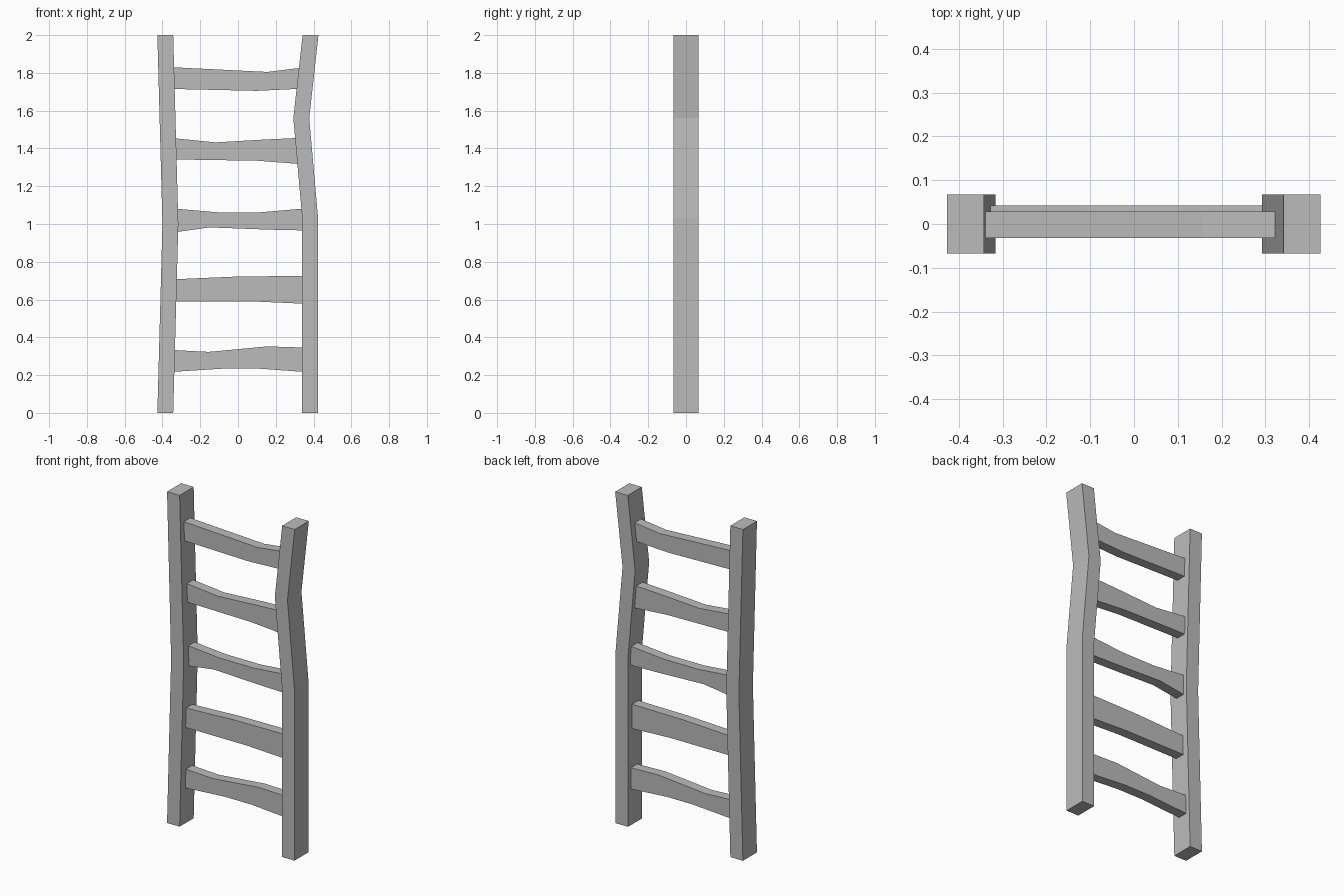
import bpy
import bmesh

cube = bpy.data.objects.get("Cube")
if cube:
    bpy.data.objects.remove(cube, do_unlink=True)

grey = bpy.data.materials.new("plain_grey")
grey.use_nodes = True
colour = (0.5, 0.5, 0.5, 1)
grey.diffuse_color = colour
grey.node_tree.nodes["Principled BSDF"].inputs["Base Color"].default_value = colour


def plank(name, outline, y_front, y_back):
    """Extrude a closed x-z outline from y_front to y_back."""
    mesh = bpy.data.meshes.new(name)
    bm = bmesh.new()
    face = bm.faces.new([bm.verts.new((x, y_front, z)) for x, z in outline])
    new = bmesh.ops.extrude_face_region(bm, geom=[face])["geom"]
    moved = [g for g in new if isinstance(g, bmesh.types.BMVert)]
    bmesh.ops.translate(bm, verts=moved, vec=(0, y_back - y_front, 0))
    bmesh.ops.recalc_face_normals(bm, faces=bm.faces)
    bm.to_mesh(mesh)
    bm.free()
    mesh.materials.append(grey)
    obj = bpy.data.objects.new(name, mesh)
    bpy.context.collection.objects.link(obj)
    return obj


def rail(name, centres, half_width=0.042, half_depth=0.067):
    """Upright post following a bent centre line."""
    left = [(x - half_width, z) for x, z in centres]
    right = [(x + half_width, z) for x, z in centres]
    plank(name, left + right[::-1], -half_depth, half_depth)


# Bent uprights
rail("right_rail", [(-0.385, 0), (-0.358, 1.0), (-0.385, 2)])
rail("left_rail", [(0.382, 0), (0.382, 1.03), (0.335, 1.56), (0.384, 2)])

# Uneven rungs: depth centre, top edge, bottom edge; ends sit inside the rails
END = 0.35
rungs = [
    (0.01, [(-END, 0.333), (-0.155, 0.323), (0.155, 0.352), (END, 0.346)],
     [(-END, 0.217), (-0.07, 0.235), (0.1, 0.235), (END, 0.217)]),
    (-0.002, [(-END, 0.707), (0, 0.722), (END, 0.725)],
     [(-END, 0.59), (0.08, 0.59), (END, 0.578)]),
    (0.012, [(-END, 1.083), (-0.11, 1.062), (0.12, 1.062), (END, 1.082)],
     [(-END, 0.954), (-0.15, 0.982), (0.17, 0.97), (END, 0.966)]),
    (0.012, [(-END, 1.455), (-0.12, 1.432), (0.12, 1.446), (END, 1.457)],
     [(-END, 1.342), (0.1, 1.335), (END, 1.316)]),
    (-0.002, [(-END, 1.83), (0.155, 1.805), (END, 1.829)],
     [(-END, 1.715), (0.1, 1.705), (END, 1.717)]),
]
for i, (y, top, bottom) in enumerate(rungs, 1):
    plank(f"rung_{i}", bottom + top[::-1], y - 0.03, y + 0.03)
